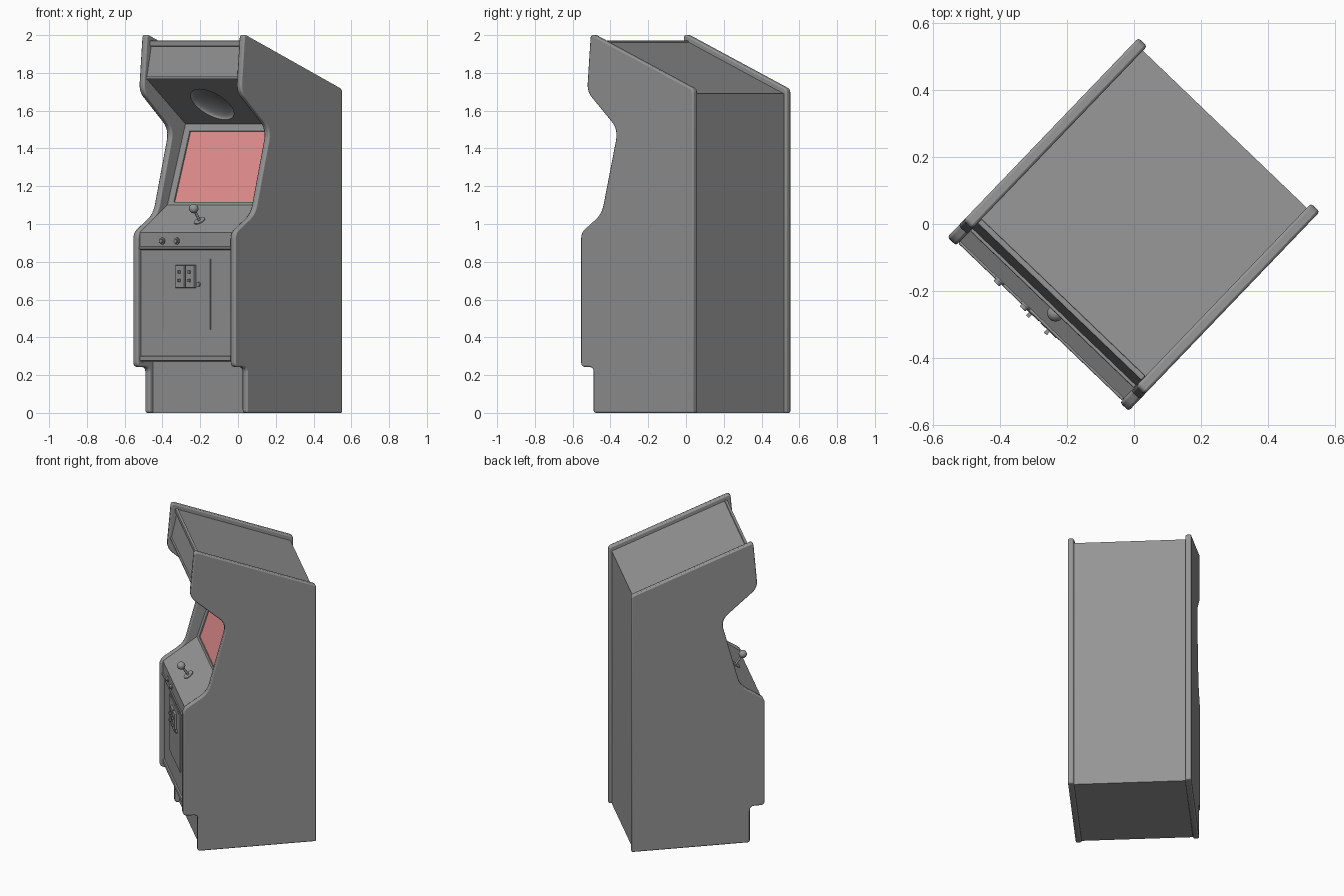
import bpy, bmesh, math
from mathutils import Matrix, Vector

default = bpy.data.objects.get("Cube")
if default:
    bpy.data.objects.remove(default, do_unlink=True)

TURN = math.radians(-43.8)      # the whole cabinet stands turned
HALF, THICK = 0.375, 0.036      # half width, side panel thickness
INNER = HALF - THICK


def material(name, rgb):
    m = bpy.data.materials.new(name)
    m.use_nodes = True
    m.diffuse_color = (*rgb, 1)
    m.node_tree.nodes["Principled BSDF"].inputs["Base Color"].default_value = (*rgb, 1)
    return m


GREY = material("cabinet grey", (0.3, 0.3, 0.3))
RED = material("screen red", (0.8, 0.28, 0.28))


def finish(bm, name, mat=GREY, bevel=0):
    bmesh.ops.recalc_face_normals(bm, faces=bm.faces)
    me = bpy.data.meshes.new(name)
    bm.to_mesh(me)
    bm.free()
    me.materials.append(mat)
    ob = bpy.data.objects.new(name, me)
    bpy.context.collection.objects.link(ob)
    ob.rotation_euler.z = TURN
    if bevel:
        mod = ob.modifiers.new("edge", 'BEVEL')
        mod.width, mod.segments = bevel, 2
    return ob


def smooth(ob):
    bpy.ops.object.select_all(action='DESELECT')
    ob.select_set(True)
    bpy.context.view_layer.objects.active = ob
    bpy.ops.object.shade_smooth_by_angle(angle=math.radians(35))


def rounded(corners, steps=6):
    """Turn (y, z, radius) corners into an outline with rounded corners."""
    out = []
    for i, (y, z, r) in enumerate(corners):
        p = Vector((y, z))
        if not r:
            out.append(p)
            continue
        a = p + (Vector(corners[i - 1][:2]) - p).normalized() * r
        b = p + (Vector(corners[(i + 1) % len(corners)][:2]) - p).normalized() * r
        for k in range(steps + 1):
            t = k / steps
            out.append(a * (1 - t) ** 2 + p * 2 * t * (1 - t) + b * t * t)
    return out


def extrude(name, outline, x0, x1, bevel=0):
    bm = bmesh.new()
    face = bm.faces.new([bm.verts.new((x0, y, z)) for y, z in outline])
    ext = bmesh.ops.extrude_face_region(bm, geom=[face])
    moved = [g for g in ext["geom"] if isinstance(g, bmesh.types.BMVert)]
    bmesh.ops.translate(bm, verts=moved, vec=(x1 - x0, 0, 0))
    return finish(bm, name, GREY, bevel)


def frame(low, high, t=0.5, x=0):
    """Axes on a front surface: X across, Y up along it, Z outward."""
    a, b = Vector((x, *low)), Vector((x, *high))
    up = (b - a).normalized()
    across = Vector((1, 0, 0))
    m = Matrix((across, up, across.cross(up))).transposed().to_4x4()
    return Matrix.Translation(a.lerp(b, t)) @ m


def box(name, m, size, mat=GREY, bevel=0):
    bm = bmesh.new()
    bmesh.ops.create_cube(bm, size=1, matrix=m @ Matrix.Diagonal((*size, 1)))
    return finish(bm, name, mat, bevel)


def rod(name, m, r, length, bevel=0):
    """Cylinder rising from the surface along its normal."""
    bm = bmesh.new()
    bmesh.ops.create_cone(bm, cap_ends=True, segments=24, radius1=r, radius2=r,
                          depth=length, matrix=m @ Matrix.Translation((0, 0, length / 2)))
    ob = finish(bm, name, GREY, bevel)
    smooth(ob)
    return ob


def ball(name, m, size):
    bm = bmesh.new()
    bmesh.ops.create_uvsphere(bm, u_segments=32, v_segments=16, radius=1,
                              matrix=m @ Matrix.Diagonal((*size, 1)))
    ob = finish(bm, name)
    smooth(ob)
    return ob


def cut(target, cutter):
    mod = target.modifiers.new("cut", 'BOOLEAN')
    mod.operation, mod.solver, mod.object = 'DIFFERENCE', 'EXACT', cutter
    bpy.context.view_layer.objects.active = target
    bpy.ops.object.modifier_apply(modifier=mod.name)
    bpy.data.objects.remove(cutter, do_unlink=True)


# Side panels
side = rounded([(-0.322, 0, 0.015), (-0.322, 0.242, 0.03), (-0.414, 0.242, 0.03),
                (-0.414, 0.955, 0.035), (-0.262, 1.055, 0.05), (-0.143, 1.5, 0.06),
                (-0.37, 1.70, 0.045), (-0.343, 2.008, 0.025), (0.41, 1.715, 0.02),
                (0.41, 0, 0)])
for label, sx in (("left", 1), ("right", -1)):
    smooth(extrude(label + "_side_panel", side, sx * INNER, sx * HALF, 0.008))

# Body between the panels
deck_low, deck_top = (-0.397, 0.955), (-0.187, 1.1)
neck, lip = (-0.048, 1.53), (-0.346, 1.77)
body = extrude("cabinet_body",
               [(-0.295, 0), (0.392, 0), (0.392, 1.69), (-0.305, 1.962), lip, neck,
                deck_top, deck_low, (-0.397, 0.868), (-0.388, 0.862), (-0.388, 0.27),
                (-0.295, 0.27)], -INNER, INNER)

# Screen recess, speaker dish and screen
screen = frame(deck_top, neck, 0.475)
cut(body, box("screen_cutter", screen, (0.592, 0.394, 0.024)))
soffit = frame(neck, lip, 0.43, -0.02)
cut(body, ball("speaker_cutter", soffit, (0.128, 0.128, 0.03)))
smooth(body)
box("screen", screen @ Matrix.Translation((0, 0, -0.009)), (0.59, 0.392, 0.006), RED)

# Trim rails across the front
for name, y, z, h in (("marquee_top_rail", -0.313, 1.956, 0.03),
                      ("marquee_lower_rail", -0.345, 1.774, 0.014),
                      ("kick_rail", -0.39, 0.288, 0.026),
                      ("deck_rail", -0.396, 0.873, 0.014)):
    box(name, Matrix.Translation((0, y, z)), (INNER * 2, 0.018, h), GREY, 0.004)

# Joystick
stick = frame(deck_low, deck_top, 0.42, 0.015)
rod("joystick_base", stick, 0.032, 0.005)
rod("joystick_shaft", stick, 0.007, 0.07)
ball("joystick_knob", stick @ Matrix.Translation((0, 0, 0.08)), (0.025,) * 3)

# Start buttons
for i, x in enumerate((-0.173, -0.065)):
    m = frame((-0.397, 0.868), deck_low, 0.48, x)
    rod(f"start_button_rim_{i}", m, 0.018, 0.006)
    rod(f"start_button_{i}", m, 0.012, 0.016, 0.002)

# Coin door with two slots and a lock
front = frame((-0.388, 0.27), (-0.388, 0.862), 0.605)
box("coin_door", front, (0.346, 0.375, 0.01), GREY, 0.002)
for i, x in enumerate((-0.038, 0.036)):
    plate = front @ Matrix.Translation((x, 0.094, 0.01))
    box(f"coin_plate_{i}", plate, (0.066, 0.12, 0.018), GREY, 0.002)
    for j, dz in enumerate((-0.022, 0.024)):
        box(f"coin_slot_{i}_{j}", plate @ Matrix.Translation((0, dz, 0.013)),
            (0.012, 0.016, 0.018))
rod("door_lock", front @ Matrix.Translation((0.09, 0.052, 0.004)), 0.012, 0.012)
